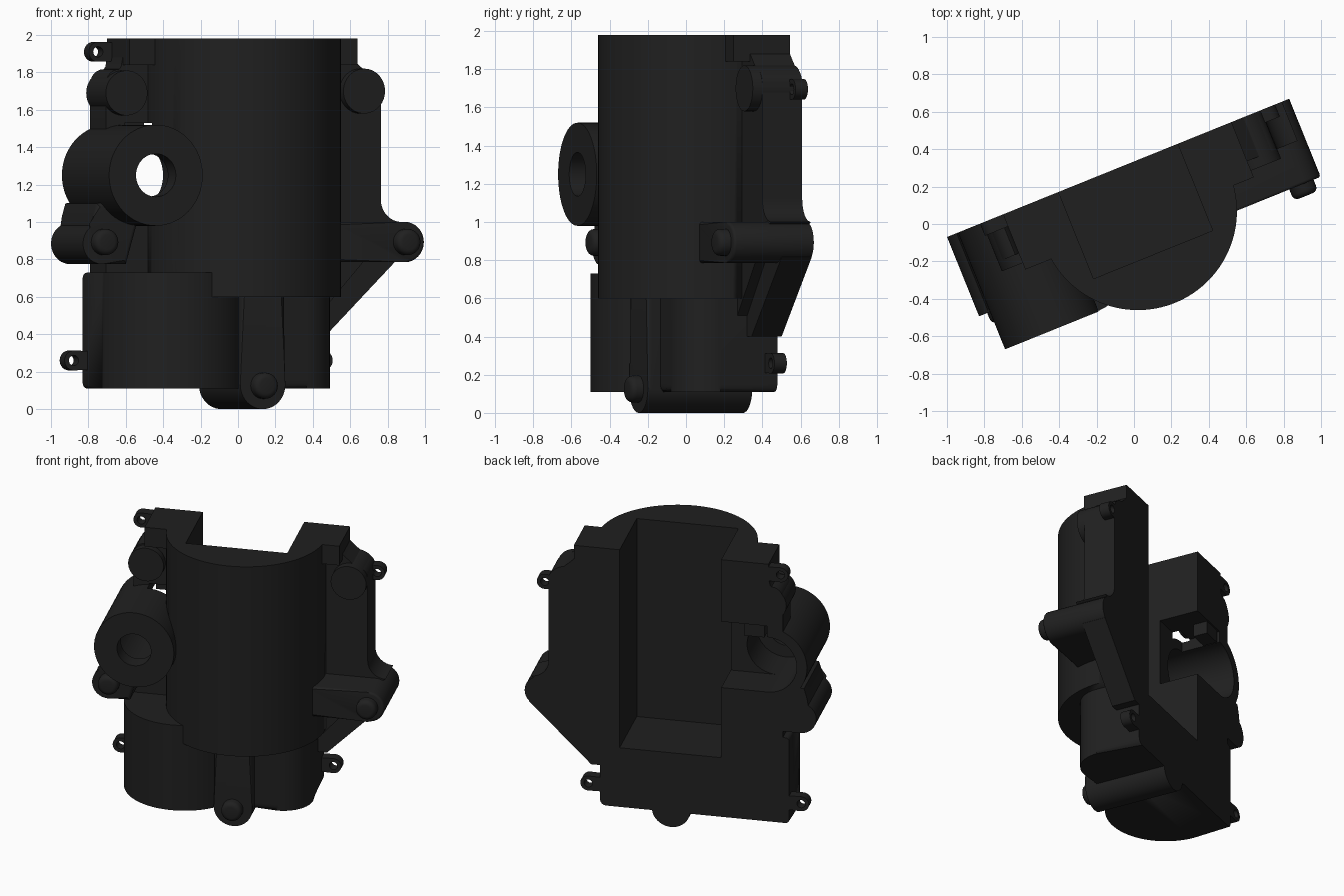
import bpy, bmesh, math
from mathutils import Matrix

if "Cube" in bpy.data.objects:
    bpy.data.objects.remove(bpy.data.objects["Cube"])

TURN = Matrix.Rotation(math.radians(22), 4, 'Z')   # whole casing is turned about z
BACK = 0.31                                        # flat back plane

black = bpy.data.materials.new("matte black")
black.diffuse_color = (0.0145, 0.0145, 0.0145, 1)
black.use_nodes = True
black.node_tree.nodes["Principled BSDF"].inputs["Base Color"].default_value = black.diffuse_color


def arc(cx, cy, r, a0, a1, n=24):
    return [(cx + r * math.cos(math.radians(a0 + (a1 - a0) * i / n)),
             cy + r * math.sin(math.radians(a0 + (a1 - a0) * i / n))) for i in range(n + 1)]


def circle(cx, cy, r, n=48):
    return arc(cx, cy, r, 0, 360, n)[:-1]


def rect(x0, x1, y0, y1):
    return [(x0, y0), (x1, y0), (x1, y1), (x0, y1)]


def prism(name, pts, axis, a, b, bevel=0.0, both=False):
    """Extrude a profile from a to b along axis 'y' or 'z'; round the cap at a."""
    bm = bmesh.new()
    put = (lambda p, h: (p[0], h, p[1])) if axis == 'y' else (lambda p, h: (p[0], p[1], h))
    lo = [bm.verts.new(put(p, a)) for p in pts]
    hi = [bm.verts.new(put(p, b)) for p in pts]
    bm.faces.new(lo)
    bm.faces.new(hi)
    for i in range(len(pts)):
        j = (i + 1) % len(pts)
        bm.faces.new((lo[i], lo[j], hi[j], hi[i]))
    if bevel:
        caps = set(lo) | (set(hi) if both else set())
        side = set(lo), set(hi)
        edges = [e for e in bm.edges
                 if e.verts[0] in caps and e.verts[1] in caps
                 and any(e.verts[0] in s and e.verts[1] in s for s in side)
                 and not all(v.co.y > BACK - 0.01 for v in e.verts)]
        bmesh.ops.bevel(bm, geom=edges, offset=bevel, segments=4, profile=0.5,
                        affect='EDGES', clamp_overlap=True)
    bmesh.ops.recalc_face_normals(bm, faces=bm.faces)
    bm.transform(TURN)
    me = bpy.data.meshes.new(name)
    bm.to_mesh(me)
    bm.free()
    me.materials.append(black)
    ob = bpy.data.objects.new(name, me)
    bpy.context.collection.objects.link(ob)
    return ob


def cut(ob, cutters):
    bpy.context.view_layer.objects.active = ob
    for c in cutters:
        m = ob.modifiers.new("cut", 'BOOLEAN')
        m.operation, m.solver, m.object = 'DIFFERENCE', 'EXACT', c
        bpy.ops.object.modifier_apply(modifier=m.name)


# Cutters: main cavity, side channel, barrel bore and barrel mouth
cutters = [
    prism("cavity_cutter", rect(-0.31, 0.377, -0.19, 0.5), 'z', 0.54, 2.2),
    prism("channel_cutter", rect(-0.62, -0.25, 1.05, 1.53), 'y', 0.03, 0.5),
    prism("bore_cutter", circle(-0.62, 1.25, 0.2), 'y', -0.25, 0.5),
    prism("mouth_cutter", circle(-0.62, 1.25, 0.115), 'y', -0.6, -0.1),
]

body = []
# Half-round main housing
body.append(prism("main_housing", [(0.575, BACK), (-0.485, BACK)]
                  + arc(0.045, 0.057, 0.53, 180, 360, 64), 'z', 0.6, 1.98, 0.03))
# Back plate outline
body.append(prism("back_plate", [
    (0.5, 0.5), (0.858, 0.9), (0.858, 1.72)] + arc(0.778, 1.72, 0.08, 10, 90, 6)
    + [(0.73, 1.84), (0.687, 1.88), (-0.63, 1.88), (-0.64, 1.83)]
    + arc(-0.65, 1.74, 0.077, 90, 180, 6) + [(-0.727, 0.5)], 'y', 0.085, BACK))
# Top shoulder blocks
body.append(prism("top_shoulders", rect(-0.63, 0.687, -0.008, BACK), 'z', 1.84, 1.98))
# Left column behind the barrel
body.append(prism("left_column", rect(-0.77, -0.31, -0.18, BACK), 'z', 0.5, 1.2))
# Lower casing lobes
body.append(prism("left_lobe", [(0.03, BACK), (-0.77, BACK)]
                  + arc(-0.37, 0.04, 0.4, 180, 360, 48), 'z', 0.11, 0.73, 0.05, True))
body.append(prism("right_lobe", [(0.51, BACK), (-0.1, BACK), (-0.1, -0.21)]
                  + arc(0.31, -0.01, 0.2, 270, 360, 20), 'z', 0.11, 0.64, 0.04))
# Rounded centre keel
body.append(prism("centre_keel", [(0.16, 0.66), (-0.1, 0.66)]
                  + arc(0.03, 0.13, 0.13, 180, 360), 'y', -0.28, BACK, 0.025))
# Side barrel
body.append(prism("side_barrel", circle(-0.62, 1.25, 0.27, 64), 'y', -0.363, BACK, 0.035))
# Side arms and diagonal web
body.append(prism("left_arm", [(-0.6, 1.12), (-0.87, 1.1), (-0.89, 1.03)]
                  + arc(-0.843, 0.885, 0.11, 120, 270, 16) + [(-0.7, 0.775)],
                  'y', -0.147, BACK, 0.02))
body.append(prism("right_arm", [(0.5, 0.785)] + arc(0.912, 0.893, 0.108, -90, 90, 16)
                  + [(0.5, 1.0)], 'y', -0.14, BACK, 0.015))
body.append(prism("arm_fillet", [(0.8, 0.95), (0.96, 0.99)]
                  + arc(0.978, 1.12, 0.12, 270, 180, 8) + [(0.8, 1.12)], 'y', 0.085, BACK))
body.append(prism("diagonal_web", [(0.5, 0.4), (0.57, 0.4), (0.99, 0.815), (0.9, 0.95), (0.5, 0.95)],
                  'y', 0.14, BACK))
# Upper screw bosses
body.append(prism("left_boss", circle(-0.63, 1.69, 0.12), 'y', 0.03, BACK, 0.015))
body.append(prism("right_boss", circle(0.74, 1.7, 0.12), 'y', 0.03, BACK, 0.015))

for ob in body:
    cut(ob, cutters)

# Round screw caps on the arms and keel
for name, u, z, v in (("left_cap", -0.836, 0.893, -0.147),
                      ("right_cap", 0.909, 0.893, -0.14),
                      ("keel_cap", 0.03, 0.125, -0.28)):
    body.append(prism(name, circle(u, z, 0.07, 32), 'y', v - 0.065, v + 0.05, 0.03))

# Mounting eyelets, each a stem and a ring with a hole
for name, u, z, s in (("top_left", -0.71, 1.91, 1), ("top_right", 0.885, 1.695, -1),
                      ("bottom_left", -0.85, 0.26, 1), ("bottom_right", 0.59, 0.26, -1)):
    ends = [(u + s * 0.11, z + 0.05), (u + s * 0.11, z - 0.05)]
    ring = arc(u, z, 0.053, 90, 270) if s > 0 else arc(u, z, 0.053, 90, -90)
    eye = prism(name + "_eyelet", ring + ends[::-1], 'y', 0.24, BACK)
    hole = prism(name + "_eyelet_cutter", circle(u, z, 0.028, 24), 'y', 0.1, 0.5)
    cut(eye, [hole])
    cutters.append(hole)
    body.append(eye)

# Small latch block inside the side channel
body.append(prism("channel_latch", rect(-0.6, -0.46, 1.44, 1.56), 'y', 0.2, BACK - 0.01))

for c in cutters:
    c.hide_render = True
    c.hide_viewport = True

bpy.ops.object.select_all(action='DESELECT')
for ob in body:
    ob.select_set(True)
bpy.context.view_layer.objects.active = body[0]
bpy.ops.object.shade_smooth_by_angle(angle=math.radians(32))
